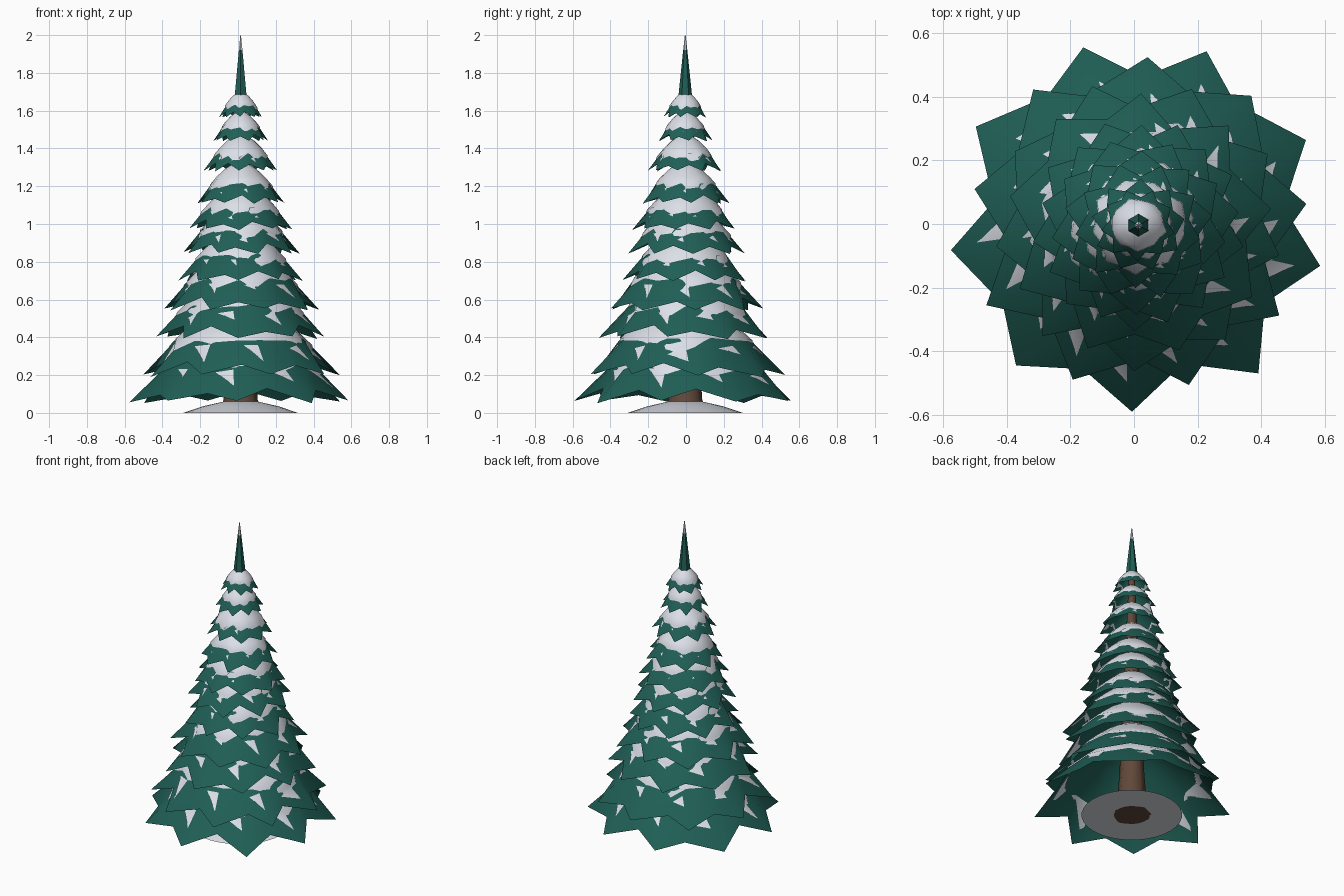
import bpy, bmesh, math, random
from mathutils import Vector

random.seed(4)
CENTRE = Vector((0.014, -0.004, 0))
POINTS = 9

if "Cube" in bpy.data.objects:
    bpy.data.objects.remove(bpy.data.objects["Cube"], do_unlink=True)


def material(name, rgb):
    m = bpy.data.materials.new(name)
    m.use_nodes = True
    m.diffuse_color = (*rgb, 1)
    m.node_tree.nodes["Principled BSDF"].inputs["Base Color"].default_value = (*rgb, 1)
    return m


GREEN = material("needle_green", (0.014, 0.115, 0.093))
SNOW = material("snow_white", (0.73, 0.76, 0.82))
BARK = material("bark_brown", (0.12, 0.065, 0.042))


def loft(name, rings, mats, cap_start=False, angle=40):
    """Skin a list of equal-length point rings and close the last one."""
    bm = bmesh.new()
    loops = [[bm.verts.new(CENTRE + Vector(p)) for p in ring] for ring in rings]
    n = len(rings[0])
    for a, b in zip(loops, loops[1:]):
        for i in range(n):
            j = (i + 1) % n
            bm.faces.new((a[i], a[j], b[j], b[i]))
    if cap_start:
        bm.faces.new(loops[0][::-1])
    bm.faces.new(loops[-1])
    mesh = bpy.data.meshes.new(name)
    bm.to_mesh(mesh)
    bm.free()
    obj = bpy.data.objects.new(name, mesh)
    bpy.context.collection.objects.link(obj)
    for m in mats:
        mesh.materials.append(m)
    bpy.ops.object.select_all(action="DESELECT")
    obj.select_set(True)
    bpy.context.view_layer.objects.active = obj
    bpy.ops.object.shade_smooth_by_angle(angle=math.radians(angle))
    return obj


def circle(r, z, n, turn):
    return [(r * math.cos(turn + math.tau * i / n), r * math.sin(turn + math.tau * i / n), z)
            for i in range(n)]


def lathe(name, profile, n, mats, turn=0.0, **kw):
    return loft(name, [circle(r, z, n, turn) for r, z in profile], mats, **kw)


def tier(index, radius, tip_z):
    """A drooping star of branches with a ragged snow layer breaking through it."""
    height = 0.74 * radius + 0.045
    bulge = 1.7 - 0.75 * radius
    turn = math.radians(-12 + 20 * (index % 2))
    n = POINTS * 2
    angles, edge = [], []
    for i in range(n):
        tip = i % 2 == 0
        wobble = 0.02 if tip else 0.08
        angles.append(turn + math.tau * i / n + random.uniform(-wobble, wobble))
        edge.append(random.uniform(0.98, 1.01) if tip else random.uniform(0.76, 0.84))

    def ring(ts, lift=0.0):
        points = []
        for i, (a, t) in enumerate(zip(angles, ts)):
            sag = 0.13 * height * (i % 2) * max(0, (t - 0.66) / (edge[i] - 0.66))
            z = tip_z + height * (1 - t ** bulge) - sag + lift
            points.append((radius * t * math.cos(a), radius * t * math.sin(a), z))
        return points

    inner = [ring([t] * n) for t in (0.66, 0.36, 0.08)]
    loft(f"branch_tier_{index}", [ring(edge)] + inner, [GREEN])

    # Snow lies over the inner branches and passes beneath their ends
    base = 0.74 - 0.08 * radius
    rim = [base + random.uniform(-0.06, 0.05) - 0.04 * (i % 2) for i in range(n)]
    rim = [min(r, e - 0.04) for r, e in zip(rim, edge)]
    under = [max(r + 0.02, e * random.uniform(0.78, 0.9)) for r, e in zip(rim, edge)]
    tuck = [r + 0.012 for r in rim]
    lift = 0.008
    caps = [ring([t] * n, lift) for t in (0.56, 0.36, 0.08)]
    loft(f"snow_layer_{index}",
         [ring(under, -lift), ring(tuck, -lift), ring(rim, lift)] + caps, [SNOW])


# Branch tiers from bottom to top: reach and height of the tips
TIERS = [(0.595, 0.055), (0.535, 0.195), (0.46, 0.395), (0.42, 0.545), (0.335, 0.70),
         (0.315, 0.845), (0.28, 0.97), (0.235, 1.11), (0.20, 1.28), (0.147, 1.44), (0.116, 1.565)]
for k, (reach, tip) in enumerate(TIERS):
    tier(k, reach, tip)

# Tapered trunk
lathe("trunk", [(0.12, 0), (0.09, 0.07), (0.075, 0.3), (0.018, 1.65)], 8, [BARK],
      cap_start=True, angle=50)

# Snow mound at the foot, open around the trunk below
lathe("snow_mound", [(0.108, 0), (0.304, 0), (0.2, 0.035), (0.09, 0.06)], 32, [SNOW], angle=15)

# Pointed leader with a frosted tip
leader = lathe("leader_spike", [(0.038, 1.66), (0.011, 1.92), (0.002, 2.0)], 6,
               [GREEN, SNOW], turn=math.pi / 6, cap_start=True, angle=20)
for face in leader.data.polygons:
    face.material_index = int(face.center.z > 1.92)
